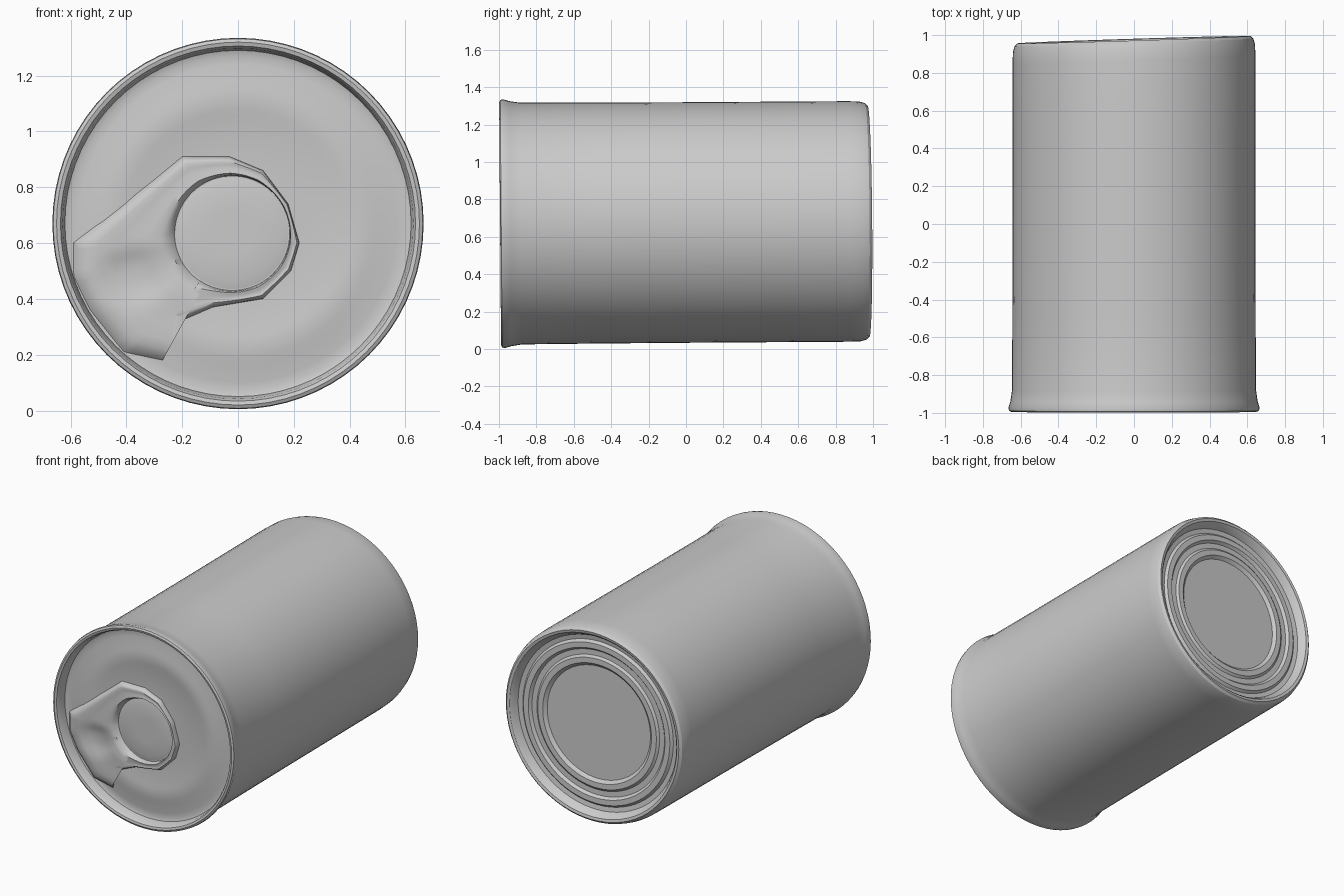
import bpy, bmesh, math
from mathutils import Vector

if "Cube" in bpy.data.objects:
    bpy.data.objects.remove(bpy.data.objects["Cube"])

SEG = 72


def place(x, y, z):
    """Can axis runs along y; slight lean of the axis and of the back end."""
    k = (y + 1) / 2
    return Vector((x, y + k * 0.032 * x - 0.008 * z, 0.67 + 0.013 * k + z))


def finish(name, bm, angle):
    bmesh.ops.remove_doubles(bm, verts=bm.verts, dist=1e-5)
    bmesh.ops.recalc_face_normals(bm, faces=bm.faces)
    mesh = bpy.data.meshes.new(name)
    bm.to_mesh(mesh)
    bm.free()
    ob = bpy.data.objects.new(name, mesh)
    bpy.context.collection.objects.link(ob)
    bpy.ops.object.select_all(action='DESELECT')
    bpy.context.view_layer.objects.active = ob
    ob.select_set(True)
    bpy.ops.object.shade_smooth_by_angle(angle=math.radians(angle))
    return ob


def loft(bm, rings):
    for a, b in zip(rings, rings[1:]):
        n = len(a)
        for i in range(n):
            j = (i + 1) % n
            bm.faces.new((a[i], a[j], b[j], b[i]))


def lathe(name, profile):
    bm = bmesh.new()
    rings = []
    for r, y in profile:
        ring = []
        for i in range(SEG):
            a = 2 * math.pi * i / SEG
            ring.append(bm.verts.new(place(r * math.cos(a), y, r * math.sin(a))))
        rings.append(ring)
    loft(bm, rings)
    for ring in (rings[0], rings[-1]):
        bm.faces.new(ring)
    return finish(name, bm, 30)


# Can shell: front lid, front rim, wall, back rim, ringed back panel
front_lid = [(0.20, -0.925), (0.38, -0.925), (0.41, -0.932), (0.48, -0.932),
             (0.51, -0.925), (0.57, -0.922), (0.60, -0.918), (0.62, -0.925)]
front_rim = [(0.628, -0.975), (0.636, -0.99), (0.65, -0.994), (0.662, -0.988),
             (0.665, -0.972), (0.655, -0.94), (0.646, -0.88)]
wall = [(0.644, -0.5), (0.643, 0.0), (0.643, 0.5), (0.643, 0.87)]
back_rim = [(0.641, 0.93), (0.632, 0.962), (0.617, 0.976), (0.60, 0.972), (0.585, 0.955)]
back_panel = [(0.57, 0.925), (0.54, 0.92), (0.525, 0.935), (0.49, 0.935),
              (0.475, 0.918), (0.44, 0.918), (0.425, 0.93), (0.39, 0.93),
              (0.37, 0.912), (0.18, 0.912)]
lathe("can_shell", front_lid + front_rim + wall + back_rim + back_panel)

# Pull tab: polar outline around the finger hole, heights from a rounded section
HOLE = (-0.02, -0.035)
OUTLINE = [(0.22, 0.60), (0.18, 0.74), (0.09, 0.86), (-0.03, 0.91), (-0.20, 0.91),
           (-0.31, 0.82), (-0.45, 0.71), (-0.59, 0.60), (-0.59, 0.48), (-0.53, 0.36),
           (-0.41, 0.21), (-0.27, 0.18), (-0.25, 0.30), (-0.09, 0.37), (0.09, 0.40),
           (0.19, 0.50)]
rim_points = [(x - HOLE[0], z - 0.67 - HOLE[1]) for x, z in OUTLINE]
SUB = 5
dense = []
for p, q in zip(rim_points, rim_points[1:] + rim_points[:1]):
    for s in range(SUB):
        t = s / SUB
        dense.append((p[0] + (q[0] - p[0]) * t, p[1] + (q[1] - p[1]) * t))

bm = bmesh.new()
STEPS = [(0.0, 0.0), (0.05, 0.018), (0.14, 0.032), (0.25, 0.036), (0.4, 0.034),
         (0.55, 0.034), (0.7, 0.036), (0.85, 0.038), (0.94, 0.028), (1.0, 0.0)]
rings = []
for t, h in STEPS:
    ring = []
    for ox, oz in dense:
        d = math.hypot(ox, oz)
        ix, iz = ox / d * 0.205, oz / d * 0.205
        x = HOLE[0] + ox + (ix - ox) * t
        z = HOLE[1] + oz + (iz - oz) * t
        # thumb dimple in the nose of the tab
        dip = math.exp(-(((x + 0.37) / 0.11) ** 2 + ((z + 0.19) / 0.09) ** 2) ** 2)
        ring.append(bm.verts.new(place(x, -0.922 - h * (1 - 0.6 * dip), z)))
    rings.append(ring)
loft(bm, rings)
finish("pull_tab", bm, 40)

# Shallow dished floor inside the finger hole
bm = bmesh.new()
rings = []
for r, y in [(0.205, -0.924), (0.17, -0.932), (0.08, -0.932)]:
    rings.append([bm.verts.new(place(HOLE[0] + r * math.cos(a), y, HOLE[1] + r * math.sin(a)))
                  for a in (2 * math.pi * i / 32 for i in range(32))])
loft(bm, rings)
bm.faces.new(rings[-1])
finish("finger_hole_floor", bm, 40)
